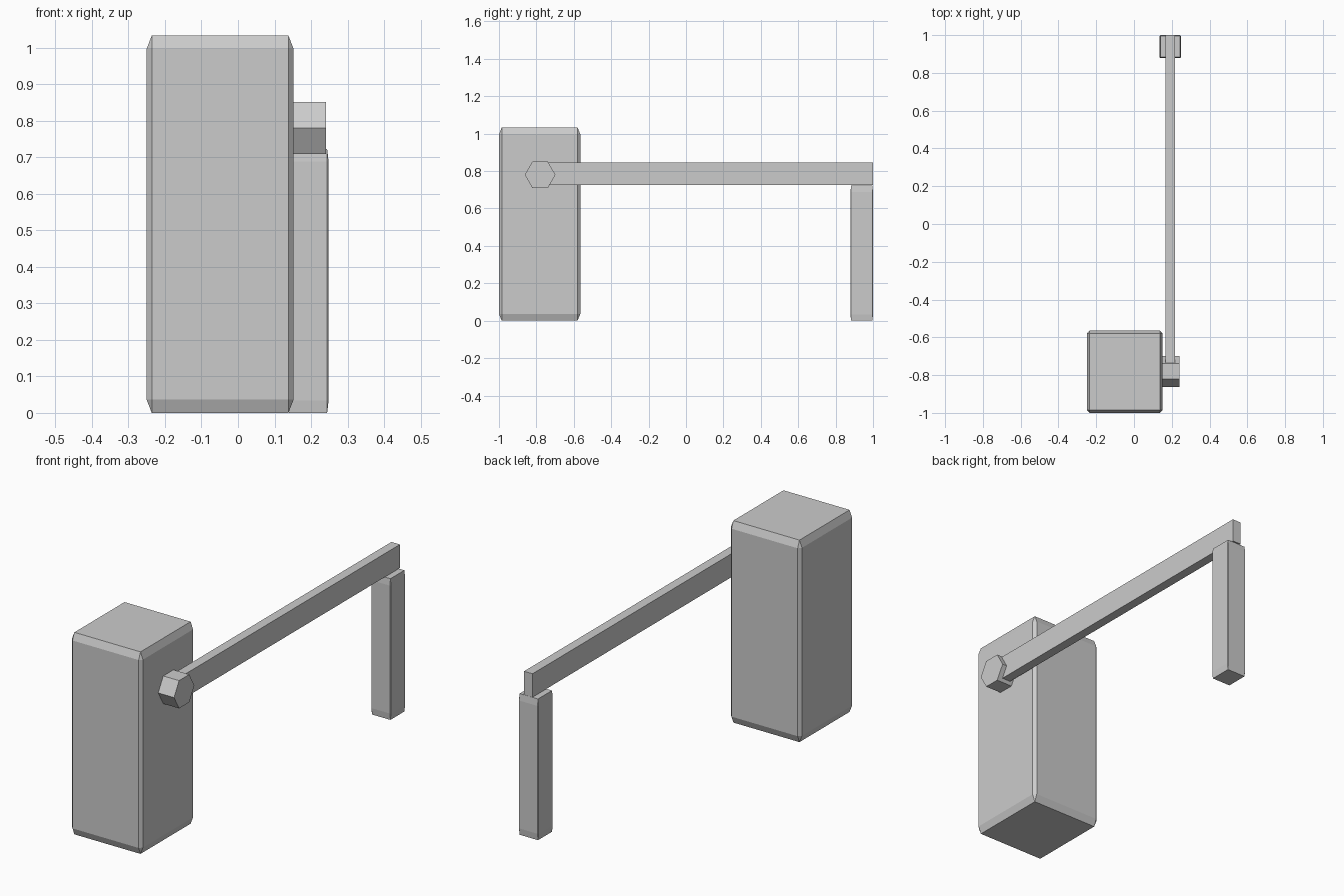
import bpy, bmesh, math
from itertools import product
from mathutils import Matrix, Vector

if "Cube" in bpy.data.objects:
    bpy.data.objects.remove(bpy.data.objects["Cube"])


def finish(name, bm):
    bmesh.ops.recalc_face_normals(bm, faces=bm.faces)
    mesh = bpy.data.meshes.new(name)
    bm.to_mesh(mesh)
    bm.free()
    obj = bpy.data.objects.new(name, mesh)
    bpy.context.collection.objects.link(obj)
    return obj


def box(name, lo, hi, chamfer=None):
    """Box between two corners, with an optional chamfer size per axis."""
    lo, hi = Vector(lo), Vector(hi)
    centre, half = (lo + hi) / 2, (hi - lo) / 2
    bm = bmesh.new()
    if chamfer is None:
        bmesh.ops.create_cube(bm, size=2)
        for v in bm.verts:
            v.co = centre + v.co * half
        return finish(name, bm)
    # each corner becomes three points, one on each adjoining face
    for signs in product((-1, 1), repeat=3):
        for face in range(3):
            bm.verts.new([centre[i] + signs[i] * (half[i] - (0 if i == face else chamfer[i]))
                          for i in range(3)])
    bmesh.ops.convex_hull(bm, input=bm.verts)
    bmesh.ops.dissolve_limit(bm, angle_limit=math.radians(1), verts=bm.verts, edges=bm.edges)
    return finish(name, bm)


# Barrier housing and the rest post at the far end
box("cabinet", (-0.25, -1.0, 0), (0.152, -0.565, 1.033), (0.014, 0.015, 0.036))
box("rest_post", (0.136, 0.879, 0), (0.248, 1.0, 0.722), (0.004, 0.004, 0.034))

# Long horizontal arm
box("barrier_arm", (0.168, -0.78, 0.725), (0.216, 1.0, 0.845))

# Hexagonal pivot joining arm to cabinet
bm = bmesh.new()
bmesh.ops.create_cone(bm, cap_ends=True, segments=6, radius1=0.082, radius2=0.082, depth=0.097)
bmesh.ops.rotate(bm, verts=bm.verts, matrix=Matrix.Rotation(math.pi / 2, 3, 'Y'))
# a vertex of the hexagon points along y
bmesh.ops.translate(bm, verts=bm.verts, vec=(0.193, -0.78, 0.78))
finish("pivot_hub", bm)
